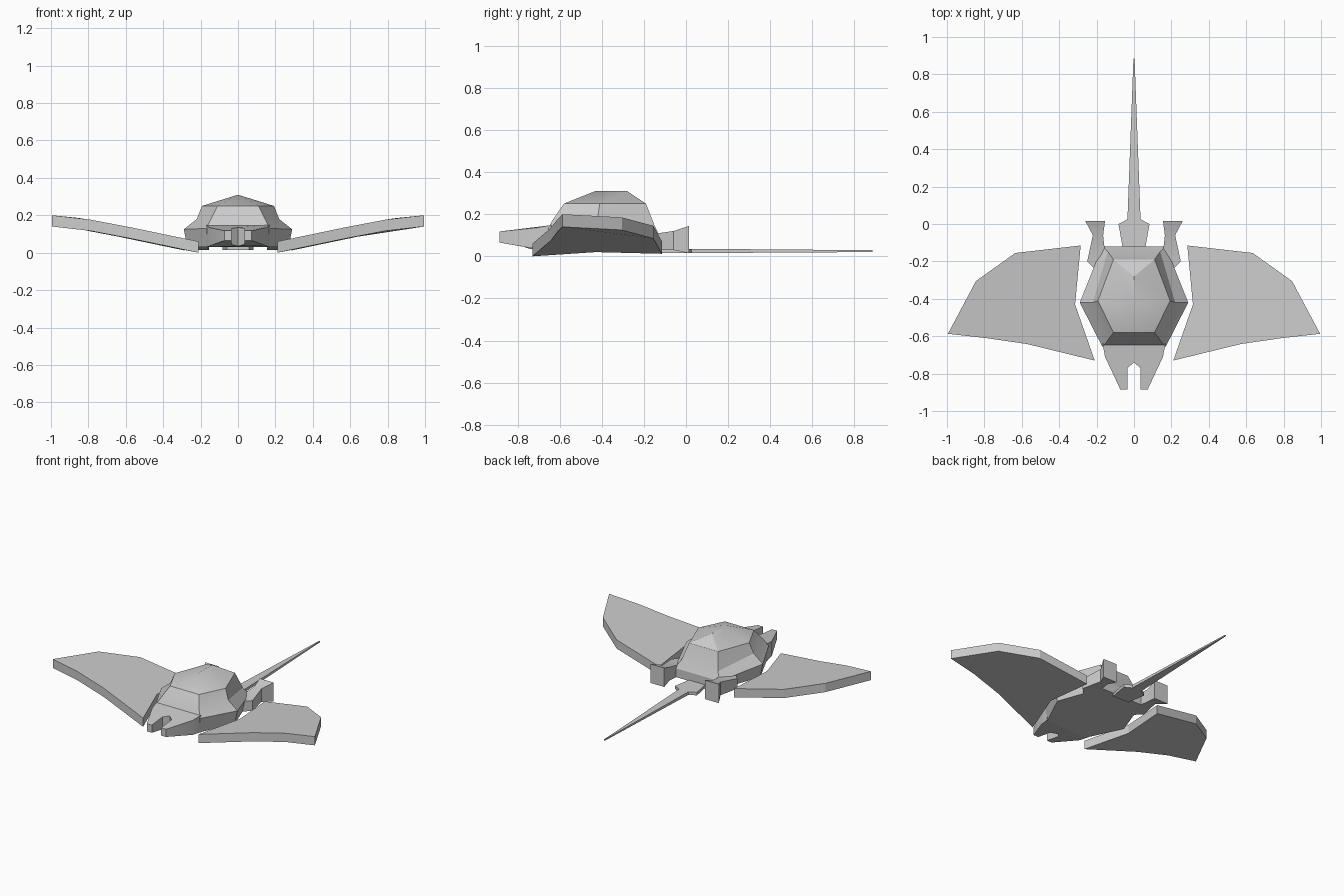
import bpy, bmesh, math

if "Cube" in bpy.data.objects:
    bpy.data.objects.remove(bpy.data.objects["Cube"])


def finish(name, bm):
    bmesh.ops.recalc_face_normals(bm, faces=bm.faces)
    mesh = bpy.data.meshes.new(name)
    bm.to_mesh(mesh)
    bm.free()
    obj = bpy.data.objects.new(name, mesh)
    bpy.context.collection.objects.link(obj)
    bpy.ops.object.select_all(action='DESELECT')
    obj.select_set(True)
    bpy.context.view_layer.objects.active = obj
    bpy.ops.object.shade_smooth_by_angle(angle=math.radians(22))
    return obj


def loft(bm, rings, cap_end=True):
    vs = [[bm.verts.new(p) for p in ring] for ring in rings]
    n = len(vs[0])
    for a, b in zip(vs, vs[1:]):
        for i in range(n):
            j = (i + 1) % n
            bm.faces.new((a[i], a[j], b[j], b[i]))
    bm.faces.new(vs[0])
    if cap_end:
        bm.faces.new(vs[-1])
    return vs


def slab(name, lower, upper):
    bm = bmesh.new()
    loft(bm, [lower, upper])
    return finish(name, bm)


def both_sides(half):
    return half + [(-x, y, z) for x, y, z in reversed(half)]


# Faceted hull: stacked hexagonal rings closed by a ridged roof
hull_rings = [
    [(0.16, -0.65, 0.03), (0.27, -0.42, 0.03), (0.16, -0.12, 0.03)],
    [(0.17, -0.655, 0.13), (0.29, -0.42, 0.125), (0.17, -0.12, 0.09)],
    [(0.15, -0.635, 0.17), (0.22, -0.42, 0.18), (0.14, -0.147, 0.14)],
    [(0.11, -0.58, 0.25), (0.193, -0.41, 0.25), (0.11, -0.19, 0.25)],
]
bm = bmesh.new()
top = loft(bm, [both_sides(r) for r in hull_rings], cap_end=False)[-1]
rf, rs, rr, lr, ls, lf = top
front, rear = bm.verts.new((0, -0.43, 0.31)), bm.verts.new((0, -0.28, 0.31))
for face in [(lf, rf, front), (rr, lr, rear), (rf, rs, front), (ls, lf, front),
             (rs, rr, rear, front), (lr, ls, front, rear)]:
    bm.faces.new(face)
finish("hull", bm)

# Forked nose: outline with its own lower and upper heights
nose = [(0, -0.74, 0.035, 0.135), (0.035, -0.77, 0.045, 0.13),
        (0.035, -0.885, 0.065, 0.118), (0.073, -0.885, 0.065, 0.118),
        (0.155, -0.71, 0.035, 0.135), (0.168, -0.64, 0.03, 0.148)]
nose_half = [nose[1:], [(-x, y, a, b) for x, y, a, b in reversed(nose[1:])]]
outline = nose[:1] + nose_half[0] + nose_half[1]
slab("forked_nose", [(x, y, a) for x, y, a, b in outline],
     [(x, y, b) for x, y, a, b in outline])

# Swept wings rising towards the tips
wing = [(0.21, -0.73, 0.0), (0.57, -0.642, 0.075), (0.79, -0.61, 0.117),
        (0.995, -0.587, 0.14), (0.845, -0.305, 0.125), (0.635, -0.155, 0.085),
        (0.285, -0.115, 0.012), (0.315, -0.43, 0.02)]
for side, label in ((1, "right"), (-1, "left")):
    slab(label + "_wing", [(side * x, y, z) for x, y, z in wing],
         [(side * x, y, z + 0.06) for x, y, z in wing])

# Flared rear nozzles: x range and z range at each station along y
stations = [(-0.25, 0.15, 0.2, 0.03, 0.10), (-0.2, 0.15, 0.25, 0.03, 0.10),
            (-0.06, 0.165, 0.22, 0.03, 0.12), (0.015, 0.155, 0.26, 0.015, 0.145)]
for side, label in ((1, "right"), (-1, "left")):
    bm = bmesh.new()
    loft(bm, [[(side * a, y, c), (side * b, y, c), (side * b, y, d), (side * a, y, d)]
              for y, a, b, c, d in stations])
    finish(label + "_nozzle", bm)

# Long thin tail with a barbed root
tail = both_sides([(0.06, -0.13, 0), (0.083, 0.0, 0), (0.035, 0.025, 0),
                   (0.003, 0.885, 0)])
slab("tail", [(x, y, 0.015 + 0.006 * max(y, 0)) for x, y, z in tail],
     [(x, y, 0.036 - 0.008 * max(y, 0)) for x, y, z in tail])
